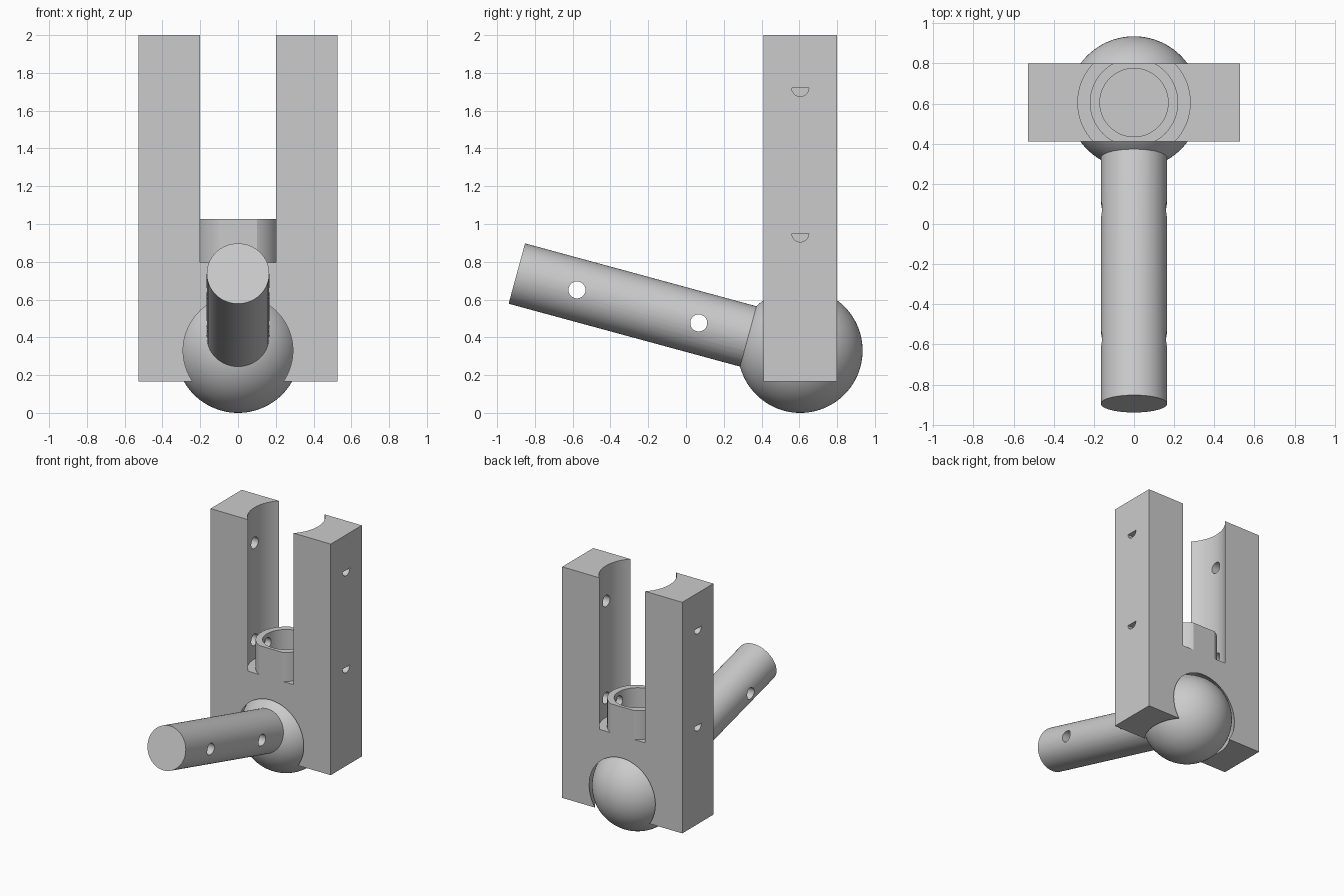
import bpy, bmesh
from math import radians, sin, cos, pi
from mathutils import Matrix, Vector

if "Cube" in bpy.data.objects:
    bpy.data.objects.remove(bpy.data.objects["Cube"])

grey = bpy.data.materials.new("light_grey")
grey.use_nodes = True
colour = (0.6, 0.6, 0.6, 1)
grey.diffuse_color = colour
grey.node_tree.nodes["Principled BSDF"].inputs["Base Color"].default_value = colour

CENTRE = Vector((0, 0.605, 0.33))
BALL, ROD = 0.33, 0.1655
TILT = radians(15.2)
ALONG = Vector((0, -cos(TILT), sin(TILT)))


def finish(name, bm):
    mesh = bpy.data.meshes.new(name)
    bmesh.ops.recalc_face_normals(bm, faces=bm.faces)
    bm.to_mesh(mesh)
    bm.free()
    obj = bpy.data.objects.new(name, mesh)
    bpy.context.collection.objects.link(obj)
    mesh.materials.append(grey)
    return obj


def rod(name, start, end, radius, segments=64):
    start, end = Vector(start), Vector(end)
    axis = end - start
    turn = axis.to_track_quat('Z', 'Y').to_matrix().to_4x4()
    bm = bmesh.new()
    bmesh.ops.create_cone(bm, cap_ends=True, segments=segments, radius1=radius, radius2=radius,
                          depth=axis.length, matrix=Matrix.Translation((start + end) / 2) @ turn)
    return finish(name, bm)


def sphere(name, radius):
    bm = bmesh.new()
    bmesh.ops.create_uvsphere(bm, u_segments=96, v_segments=48, radius=radius,
                              matrix=Matrix.Translation(CENTRE))
    return finish(name, bm)


def half_round(name, x0, x1, z, radius):
    bm = bmesh.new()
    arc = [pi + pi * i / 20 for i in range(21)]
    face = bm.faces.new([bm.verts.new((x0, CENTRE.y + radius * cos(a), z + radius * sin(a)))
                         for a in arc])
    new = bmesh.ops.extrude_face_region(bm, geom=[face])["geom"]
    bmesh.ops.translate(bm, vec=(x1 - x0, 0, 0),
                        verts=[v for v in new if isinstance(v, bmesh.types.BMVert)])
    return finish(name, bm)


def combine(obj, tool, operation='DIFFERENCE'):
    mod = obj.modifiers.new("combine", 'BOOLEAN')
    mod.operation, mod.object, mod.solver = operation, tool, 'EXACT'
    bpy.context.view_layer.objects.active = obj
    bpy.ops.object.modifier_apply(modifier=mod.name)
    bpy.data.objects.remove(tool)


# Forked block
bm = bmesh.new()
bmesh.ops.create_cube(bm, size=1, matrix=Matrix.Translation((0, CENTRE.y, 1.0825))
                      @ Matrix.Diagonal((1.055, 0.39, 1.835, 1)))
block = finish("forked_block", bm)

# Round channel that leaves a collar standing on its floor
y = CENTRE.y
channel = rod("channel_cutter", (0, y, 0.797), (0, y, 2.1), 0.28, 96)
combine(channel, rod("collar_core", (0, y, 0.7), (0, y, 1.027), 0.22, 96))
combine(block, channel)
combine(block, rod("bore_cutter", (0, y, 0.8), (0, y, 1.2), 0.17, 96))

# Ball socket
combine(block, sphere("socket_cutter", 0.35))

# Pin holes inside the channel, half-round recesses outside
for z in (1.72, 0.95):
    combine(block, rod("pin_cutter", (-0.42, y, z), (0.42, y, z), 0.045, 32))
    for side in (-1, 1):
        combine(block, half_round("recess_cutter", side * 0.48, side * 0.6, z, 0.045))

# Ball with its tilted rod and cross holes
ball = sphere("ball_and_rod", BALL)
combine(ball, rod("rod", CENTRE, CENTRE + ALONG * 1.555, ROD), 'UNION')
for distance in (0.557, 1.225):
    p = CENTRE + ALONG * distance
    side = Vector((0.4, 0, 0))
    combine(ball, rod("cross_hole_cutter", p - side, p + side, 0.045, 32))

# Smooth round surfaces, sharp edges kept
for obj in (block, ball):
    bpy.ops.object.select_all(action='DESELECT')
    obj.select_set(True)
    bpy.context.view_layer.objects.active = obj
    bpy.ops.object.shade_smooth_by_angle(angle=radians(25))
